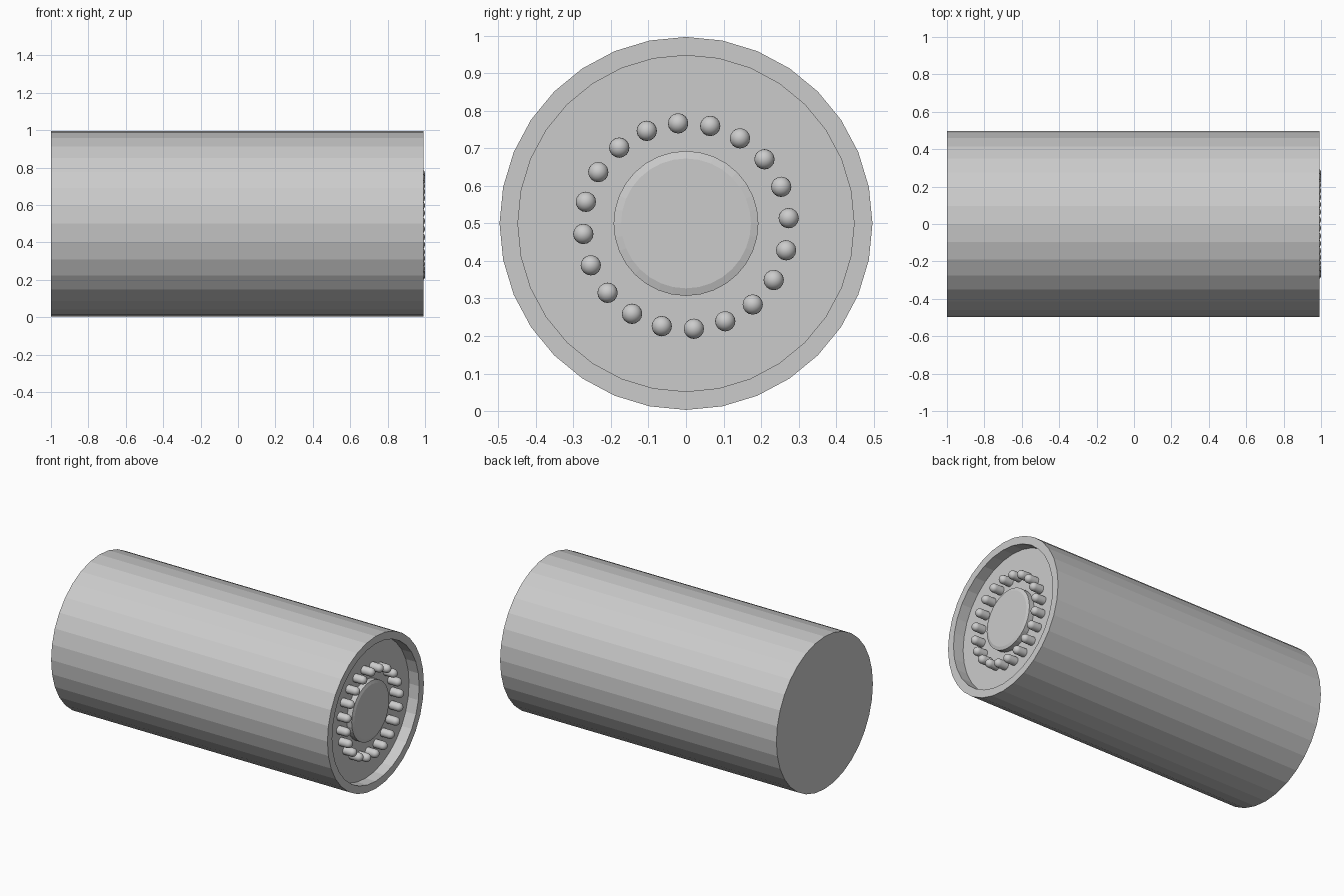
import bpy, bmesh, math

if "Cube" in bpy.data.objects:
    bpy.data.objects.remove(bpy.data.objects["Cube"])

grey = bpy.data.materials.new("plain_grey")
grey.diffuse_color = (0.6, 0.6, 0.6, 1)
grey.use_nodes = True
grey.node_tree.nodes["Principled BSDF"].inputs["Base Color"].default_value = grey.diffuse_color


def lathe(name, profile, sides, y=0.0, z=0.5):
    """Spin a profile of (x, radius) points around the x axis; radius 0 closes the end."""
    bm = bmesh.new()
    rings = []
    for x, r in profile:
        if r == 0:
            rings.append([bm.verts.new((x, y, z))])
        else:
            rings.append([bm.verts.new((x, y + r * math.sin(2 * math.pi * i / sides),
                                        z + r * math.cos(2 * math.pi * i / sides)))
                          for i in range(sides)])
    for a, b in zip(rings, rings[1:]):
        for i in range(sides):
            j = (i + 1) % sides
            if len(a) == 1:
                bm.faces.new((a[0], b[i], b[j]))
            elif len(b) == 1:
                bm.faces.new((a[i], a[j], b[0]))
            else:
                bm.faces.new((a[i], a[j], b[j], b[i]))
    bmesh.ops.recalc_face_normals(bm, faces=bm.faces)
    mesh = bpy.data.meshes.new(name)
    bm.to_mesh(mesh)
    bm.free()
    mesh.materials.append(grey)
    ob = bpy.data.objects.new(name, mesh)
    bpy.context.collection.objects.link(ob)
    return ob


# Main body: closed back, raised rim and recessed front floor
FRONT, FLOOR = 0.993, 0.92
lathe("body", [(-1, 0), (-1, 0.497), (FRONT, 0.497), (FRONT, 0.448),
               (FLOOR, 0.448), (FLOOR, 0)], 32)

# Central boss with a shallow chamfer
lathe("centre_boss", [(FLOOR - 0.01, 0), (FLOOR - 0.01, 0.193), (0.955, 0.193),
                      (0.961, 0.173), (0.961, 0)], 32)

# Ring of round-ended pins
R = 0.027
for k in range(20):
    a = math.radians(4.4 + 18 * k)
    dome = [(1 - R + R * math.sin(t * math.pi / 12), R * math.cos(t * math.pi / 12))
            for t in range(6)]
    pin = lathe(f"pin_{k + 1}", [(FLOOR - 0.01, 0), (FLOOR - 0.01, R)] + dome + [(1, 0)], 16,
                y=0.2745 * math.cos(a), z=0.493 + 0.2745 * math.sin(a))
    bpy.ops.object.select_all(action='DESELECT')
    pin.select_set(True)
    bpy.context.view_layer.objects.active = pin
    bpy.ops.object.shade_smooth_by_angle(angle=math.radians(40))
